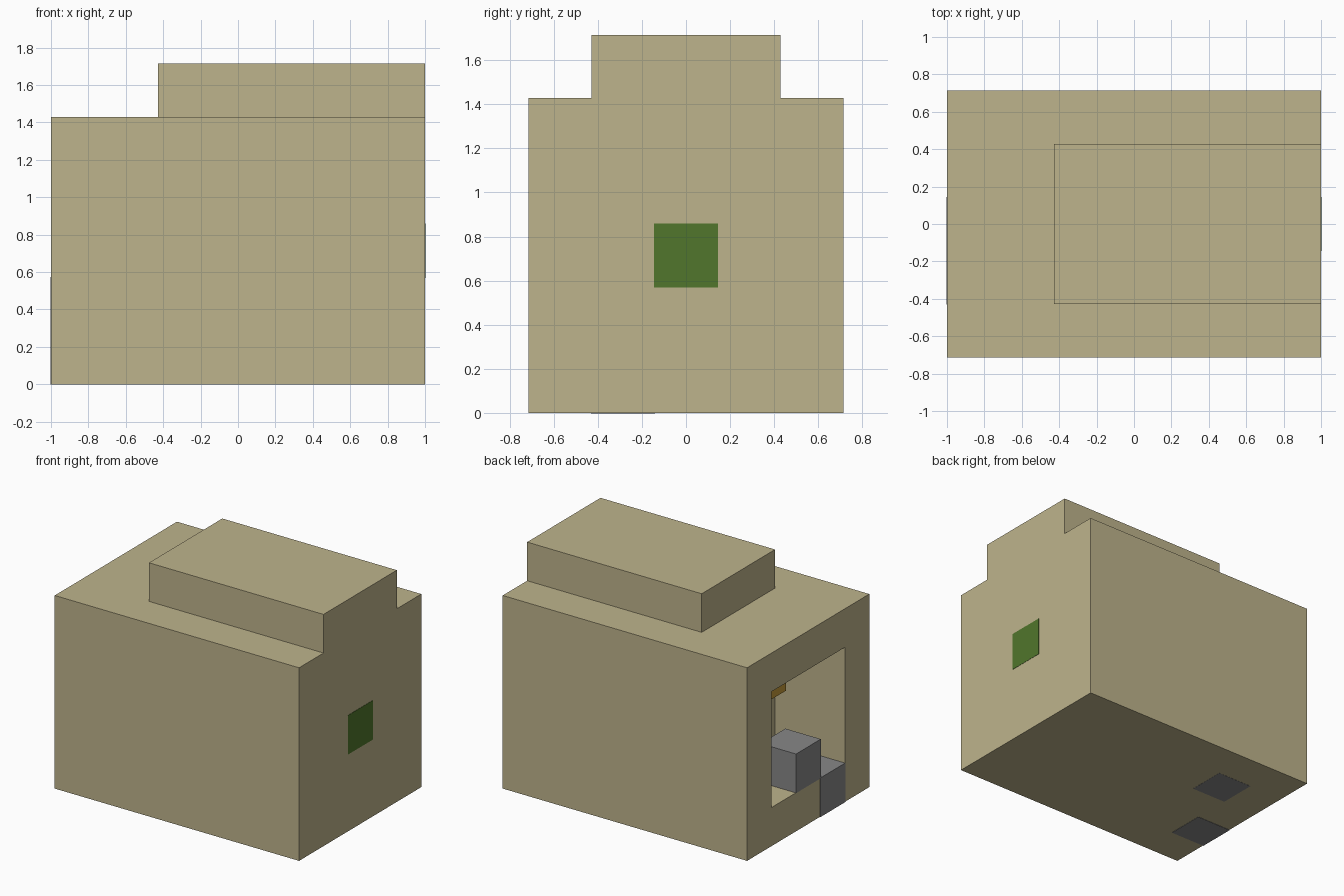
import bpy
import bmesh
from mathutils import Vector

U = 1 / 7          # grid cell: the model is 14 x 10 x 12 cells
LIFT = 0.002       # blocks stand just proud of the shell surfaces

cube = bpy.data.objects.get("Cube")
if cube:
    bpy.data.objects.remove(cube, do_unlink=True)


def make_material(name, rgb):
    mat = bpy.data.materials.new(name)
    mat.use_nodes = True
    color = (*rgb, 1.0)
    mat.diffuse_color = color
    mat.node_tree.nodes["Principled BSDF"].inputs["Base Color"].default_value = color
    return mat


sand = make_material("sand", (0.515, 0.456, 0.262))
gray = make_material("stone gray", (0.242, 0.242, 0.245))
green = make_material("leaf green", (0.082, 0.18, 0.025))
gold = make_material("gold", (0.55, 0.32, 0.04))


def box_mesh(start, size, grow=0.0):
    """Box placed in cells, counted from the low x, y, z corner."""
    bm = bmesh.new()
    bmesh.ops.create_cube(bm, size=1)
    size = Vector(size)
    centre = Vector(start) + size / 2 - Vector((7, 5, 0))
    bmesh.ops.scale(bm, vec=size * U + Vector((grow, grow, grow)) * 2, verts=bm.verts)
    bmesh.ops.translate(bm, vec=centre * U, verts=bm.verts)
    return bm


def finish(bm, name, mat):
    bmesh.ops.recalc_face_normals(bm, faces=bm.faces)
    mesh = bpy.data.meshes.new(name)
    bm.to_mesh(mesh)
    bm.free()
    mesh.materials.append(mat)
    obj = bpy.data.objects.new(name, mesh)
    bpy.context.collection.objects.link(obj)
    return obj


# Main shell, with a square alcove sunk into its right end
shell = box_mesh((0, 0, 0), (14, 10, 10))
end = min(shell.faces, key=lambda f: f.calc_center_median().x)
bmesh.ops.inset_region(shell, faces=[end], thickness=2 * U, use_even_offset=True)
pushed = bmesh.ops.extrude_face_region(shell, geom=[end])
verts = [g for g in pushed["geom"] if isinstance(g, bmesh.types.BMVert)]
bmesh.ops.translate(shell, vec=(4 * U, 0, 0), verts=verts)
if end.is_valid:
    bmesh.ops.delete(shell, geom=[end], context='FACES_ONLY')
finish(shell, "shell", sand)

# Raised roof section
finish(box_mesh((6 - 2, 2, 10), (10, 6, 2)), "raised_roof", sand)

# Two-cell blocks set into the shell and alcove
blocks = [
    ("entry_step", (0, 2, 0), gray),
    ("alcove_block", (0, 4, 2), gray),
    ("floor_block", (2, 6, 0), gray),
    ("hanging_block", (2, 4, 6), gold),
    ("end_panel_block", (12, 4, 4), green),
]
for name, start, mat in blocks:
    grow = LIFT if name != "floor_block" else LIFT / 2
    finish(box_mesh(start, (2, 2, 2), grow), name, mat)
